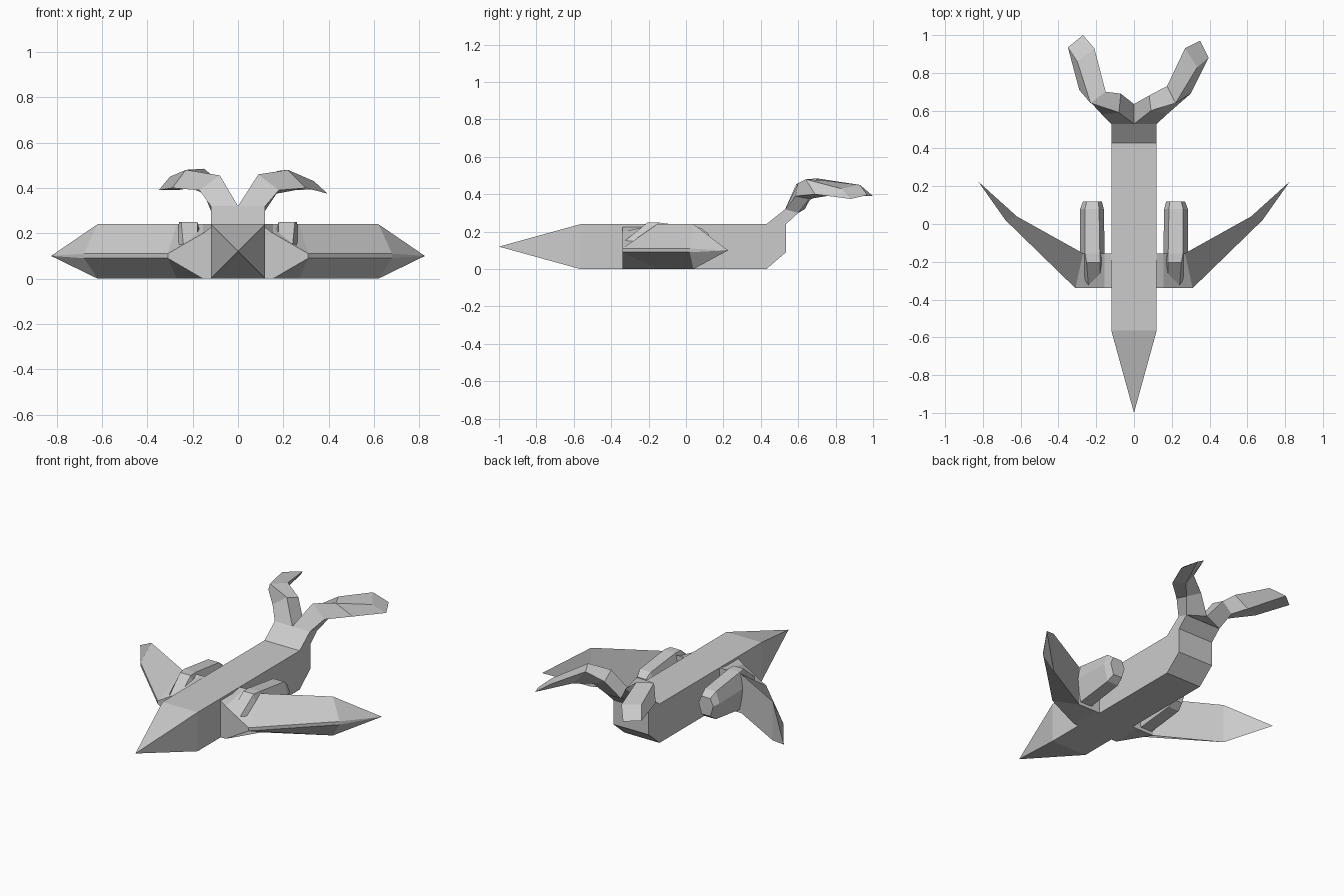
import bpy, bmesh

if "Cube" in bpy.data.objects:
    bpy.data.objects.remove(bpy.data.objects["Cube"])


def loft(name, sections):
    """Bridge equal-sized point rings; a one-point ring makes a pointed end."""
    bm = bmesh.new()
    rings = [[bm.verts.new(p) for p in s] for s in sections]
    for a, b in zip(rings, rings[1:]):
        n = max(len(a), len(b))
        for i in range(n):
            j = (i + 1) % n
            if len(b) == 1:
                bm.faces.new((a[i], a[j], b[0]))
            elif len(a) == 1:
                bm.faces.new((a[0], b[j], b[i]))
            else:
                bm.faces.new((a[i], a[j], b[j], b[i]))
    for r in (rings[0], rings[-1]):
        if len(r) > 2:
            bm.faces.new(r)
    bmesh.ops.recalc_face_normals(bm, faces=bm.faces)
    me = bpy.data.meshes.new(name)
    bm.to_mesh(me)
    bm.free()
    ob = bpy.data.objects.new(name, me)
    bpy.context.collection.objects.link(ob)
    return ob


def mirror(ob):
    ob.modifiers.new("mirror", 'MIRROR').use_mirror_merge = False


# Fuselage: side profile (y, z) extruded across x
W = 0.12
profile = [(-.565, 0), (.43, 0), (.535, .09), (.535, .24), (.60, .30),
           (.53, .32), (.43, .24), (-.565, .24)]
loft("fuselage", [[(x, y, z) for y, z in profile] for x in (-W, W)])

# Pointed nose
loft("nose", [[(-W, -.565, 0), (W, -.565, 0), (W, -.565, .24), (-W, -.565, .24)],
              [(0, -1, .12)]])

# Forked tail: rings of front-inner, front-outer, back-outer, back-inner
def fork_base(s):
    return [(0, .53, .32), (s * W, .53, .32), (s * W, .60, .30), (0, .635, .32)]

loft("tail_fork_right", [
    fork_base(1),
    [(.09, .60, .46), (.18, .585, .39), (.17, .66, .375), (.08, .68, .42)],
    [(.22, .64, .48), (.30, .69, .40), (.25, .75, .39), (.175, .73, .475)],
    [(.335, .83, .43), (.395, .88, .375), (.35, .97, .395), (.27, .93, .45)]])
loft("tail_fork_left", [
    fork_base(-1),
    [(-.08, .59, .455), (-.17, .58, .39), (-.15, .67, .375), (-.07, .69, .42)],
    [(-.23, .64, .48), (-.29, .71, .40), (-.21, .74, .40), (-.15, .70, .485)],
    [(-.30, .86, .45), (-.35, .935, .39), (-.27, 1.0, .39), (-.21, .93, .45)]])

# Swept wings with a sharp leading ridge
wing = loft("wing", [
    [(.10, -.34, .24), (.10, -.34, 0), (.10, -.155, 0), (.10, -.155, .24)],
    [(.155, -.34, .20), (.155, -.34, 0), (.155, -.155, 0), (.155, -.155, .24)],
    [(.31, -.34, .11), (.31, -.34, .09), (.27, -.155, 0), (.27, -.155, .24)],
    [(.68, .02, .11), (.68, .02, .09), (.62, .04, 0), (.62, .04, .24)],
    [(.825, .225, .10)]])
mirror(wing)

# Engine pods: six-sided rings (y, inner x, outer x, bottom, top)
def hexagon(y, x0, x1, z0, z1):
    i, m = (x1 - x0) * .2, z0 + (z1 - z0) * .6
    return [(x0 + i, y, z0), (x1 - i, y, z0), (x1, y, m),
            (x1 - i, y, z1), (x0 + i, y, z1), (x0, y, m)]

pod = loft("engine_pod", [hexagon(*r) for r in (
    (-.34, .16, .26, .06, .14),
    (-.205, .155, .275, .03, .25),
    (-.155, .155, .285, .02, .25),
    (.08, .16, .285, .05, .22),
    (.12, .17, .27, .08, .19))])
mirror(pod)
